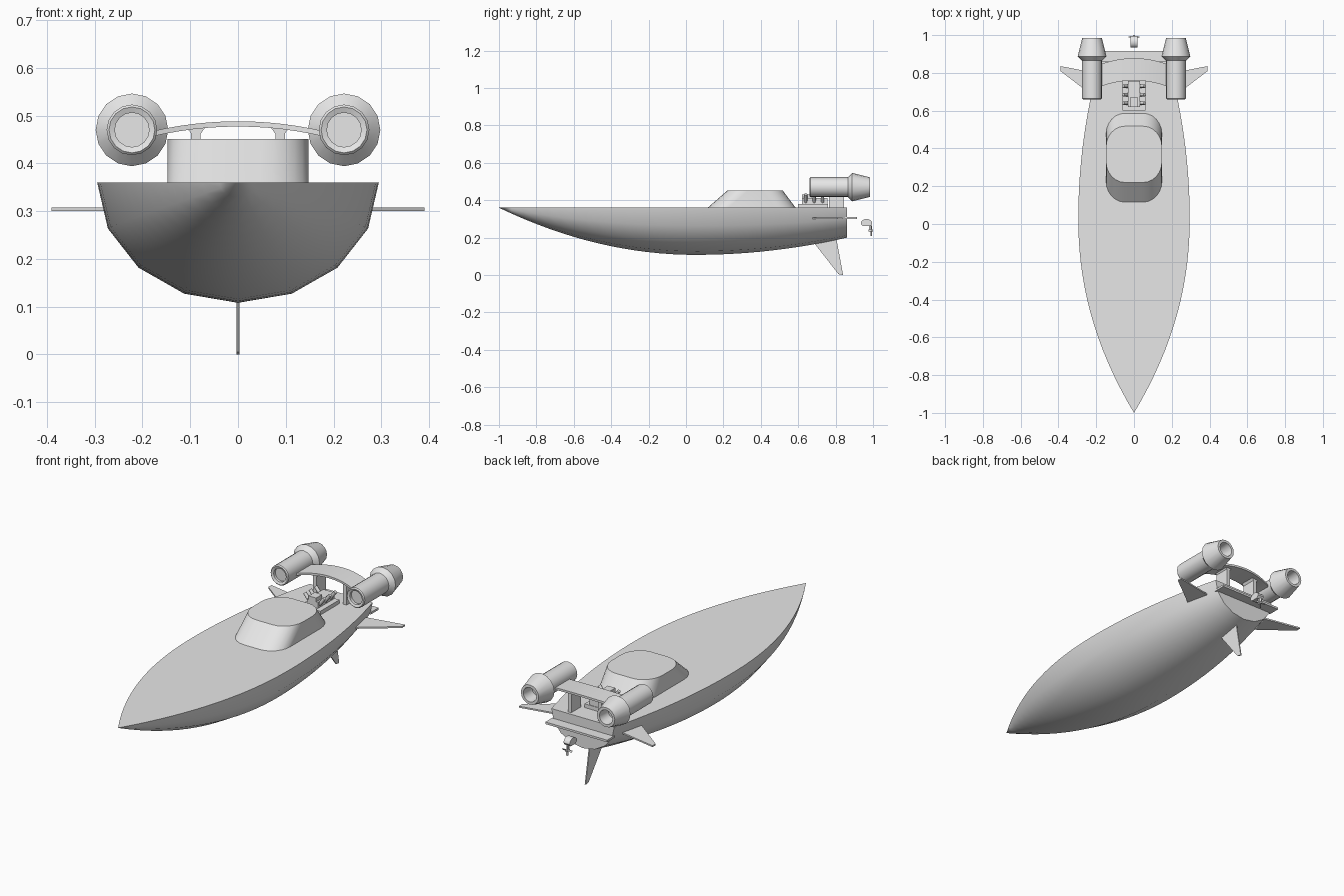
import bpy, bmesh, math
from mathutils import Vector

old = bpy.data.objects.get("Cube")
if old:
    bpy.data.objects.remove(old, do_unlink=True)

grey = bpy.data.materials.new("plain grey")
grey.use_nodes = True
grey.diffuse_color = (0.8, 0.8, 0.8, 1)
grey.node_tree.nodes["Principled BSDF"].inputs["Base Color"].default_value = (0.8, 0.8, 0.8, 1)


def loft(name, rings, angle=35):
    """Skin a list of equal-length closed rings and cap both ends."""
    bm = bmesh.new()
    loops = [[bm.verts.new(p) for p in ring] for ring in rings]
    n = len(loops[0])
    for a, b in zip(loops, loops[1:]):
        for i in range(n):
            j = (i + 1) % n
            bm.faces.new((a[i], a[j], b[j], b[i]))
    bm.faces.new(loops[0])
    bm.faces.new(loops[-1])
    bmesh.ops.remove_doubles(bm, verts=bm.verts, dist=0.0001)
    bmesh.ops.recalc_face_normals(bm, faces=bm.faces)
    mesh = bpy.data.meshes.new(name)
    bm.to_mesh(mesh)
    bm.free()
    mesh.materials.append(grey)
    obj = bpy.data.objects.new(name, mesh)
    bpy.context.collection.objects.link(obj)
    bpy.ops.object.select_all(action='DESELECT')
    obj.select_set(True)
    bpy.context.view_layer.objects.active = obj
    bpy.ops.object.shade_smooth_by_angle(angle=math.radians(angle))
    return obj


def box(name, x0, x1, y0, y1, z0, z1):
    return loft(name, [[(x0, y0, z), (x1, y0, z), (x1, y1, z), (x0, y1, z)] for z in (z0, z1)])


def circle(cx, y, cz, r, n=16):
    return [(cx + r * math.cos(math.tau * i / n), y, cz + r * math.sin(math.tau * i / n))
            for i in range(n)]


def rod(name, start, end, r, n=8):
    a, b = Vector(start), Vector(end)
    turn = (b - a).to_track_quat('Z', 'Y')
    ring = [turn @ Vector((r * math.cos(math.tau * i / n), r * math.sin(math.tau * i / n), 0))
            for i in range(n)]
    return loft(name, [[a + p for p in ring], [b + p for p in ring]], 50)


# Hull: half-ellipse sections under a flat deck
DECK = 0.36
STERN = 0.86


def half_width(y):
    t = y - 0.03
    return 0.295 * (1 - (abs(t) / 1.03) ** 2.1 if t < 0 else 1 - 0.547 * t * t)


def depth(y):
    t = y - 0.05
    return 0.252 * (1 - (t / 1.05) ** 2 if t < 0 else 1 - 0.556 * t * t)


stations = [-1 + (STERN + 1) * i / 28 for i in range(29)]
loft("hull", [[(half_width(y) * math.cos(math.pi * k / 8), y,
                DECK - depth(y) * math.sin(math.pi * k / 8)) for k in range(9)]
              for y in stations])


# Cockpit canopy: rounded outline, sloping front and rear, upright sides
def rounded(y0, y1, z, w=0.148, rx=0.1, ry=0.11, steps=6):
    ring = []
    for q, (sx, sy) in enumerate(((1, 1), (-1, 1), (-1, -1), (1, -1))):
        cx = sx * (w - rx)
        cy = y1 - ry if sy > 0 else y0 + ry
        for i in range(steps + 1):
            a = math.pi / 2 * (q + i / steps)
            ring.append((cx + rx * math.cos(a), cy + ry * math.sin(a), z))
    return ring


loft("canopy", [rounded(0.11, 0.59, DECK - 0.005), rounded(0.22, 0.518, 0.451)])

# Jet engines with recessed intake and nozzle
JET_X, JET_Z = 0.222, 0.47
jet_profile = [(0.68, 0.036), (0.665, 0.036), (0.66, 0.048), (0.665, 0.053), (0.865, 0.053),
               (0.888, 0.076), (0.985, 0.052), (0.985, 0.038), (0.92, 0.032)]
for side, s in (("left", 1), ("right", -1)):
    loft(side + "_jet", [circle(s * JET_X, y, JET_Z, r) for y, r in jet_profile], 28)

    # Side fin
    outline = [(0.2, 0.665), (0.39, 0.81), (0.39, 0.836), (0.18, 0.795)]
    loft(side + "_fin", [[(s * x, y, z) for x, y in outline] for z in (0.3, 0.308)])

    # Strut carrying the arched wing, flared at the top
    loft(side + "_strut", [[(s * (0.088 + dx * w), y, z) for dx, y in
                            ((-1, 0.765), (1, 0.765), (1, 0.845), (-1, 0.845))]
                           for z, w in ((DECK - 0.01, 0.01), (0.462, 0.01), (0.476, 0.02))])

    # Exhaust pipes, three each side
    for i in range(3):
        y = 0.64 + 0.045 * i
        rod(f"{side}_exhaust_{i + 1}", (s * 0.025, y, 0.39), (s * 0.058, y, 0.432), 0.009)

# Arched wing between the jets, swept slightly at its ends
wing = []
for i in range(13):
    u = -1 + i / 6
    x, top, y = 0.185 * u, 0.488 - 0.022 * u * u, -0.035 * u * u
    wing.append([(x, 0.76 + y, top - 0.011), (x, 0.76 + y, top),
                 (x, 0.878 + y, top), (x, 0.878 + y, top - 0.011)])
loft("arched_wing", wing)

# Motor
box("motor_base", -0.06, 0.06, 0.6, 0.76, DECK - 0.005, 0.38)
box("motor_block", -0.032, 0.032, 0.62, 0.757, 0.38, 0.412)
box("motor_intake", -0.022, 0.022, 0.62, 0.67, 0.412, 0.432)

# Stern platform
box("stern_platform", -0.18, 0.18, 0.85, 0.915, 0.3, 0.311)

# Keel fin
keel = [(0.67, 0.19), (0.69, 0.165), (0.815, 0.005), (0.84, 0), (0.803, 0.2)]
loft("keel_fin", [[(x, y, z) for y, z in keel] for x in (-0.003, 0.003)])

# Drive pod with rounded top
pod = [(0.965 + 0.031 * math.cos(math.pi * i / 8), 0.275 + 0.025 * math.sin(math.pi * i / 8))
       for i in range(9)] + [(0.945, 0.262), (0.985, 0.262)]
loft("drive_pod", [[(x, y, z) for y, z in pod] for x in (-0.018, 0.018)])
box("drive_leg", -0.004, 0.004, 0.978, 0.986, 0.237, 0.265)

# Propeller: hub and four blades
rod("propeller_hub", (0, 0.976, 0.238), (0, 1, 0.238), 0.006)
for i in range(4):
    a = math.tau * i / 4
    u = Vector((math.cos(a), 0, math.sin(a)))
    v = Vector((-math.sin(a), 0, math.cos(a)))
    c = Vector((0, 0.99, 0.238))
    loft(f"propeller_blade_{i + 1}",
         [[c + u * r + v * w + Vector((0, d + w * 0.5, 0))
           for w, d in ((-0.004, -0.0015), (0.004, -0.0015), (0.004, 0.0015), (-0.004, 0.0015))]
          for r in (0.003, 0.028)])
